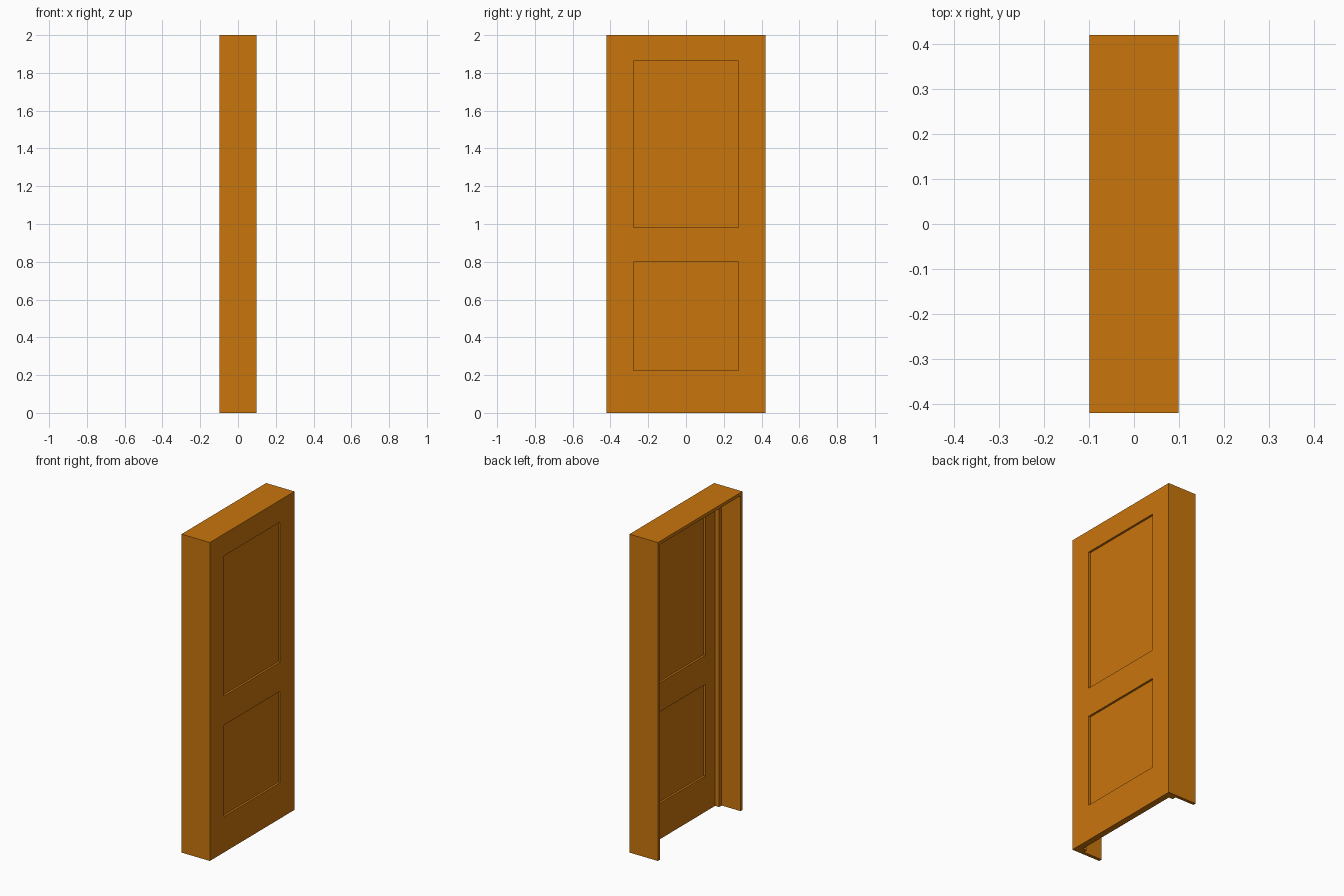
import bpy, bmesh

if "Cube" in bpy.data.objects:
    bpy.data.objects.remove(bpy.data.objects["Cube"])

# Overall sizes
X0, X1 = -0.0985, 0.0985      # wall depth
W, H = 0.42, 2.0              # half width, height
JAMB, STOP = 0.02, 0.025      # frame thickness, door stop projection
LEAF_X = 0.06                 # inner face of the door leaf

wood = bpy.data.materials.new("orange_brown_wood")
wood.diffuse_color = (0.584, 0.178, 0.0037, 1)
wood.use_nodes = True
wood.node_tree.nodes["Principled BSDF"].inputs["Base Color"].default_value = wood.diffuse_color


def finish(bm, name):
    bmesh.ops.recalc_face_normals(bm, faces=bm.faces)
    me = bpy.data.meshes.new(name)
    bm.to_mesh(me)
    bm.free()
    me.materials.append(wood)
    ob = bpy.data.objects.new(name, me)
    bpy.context.collection.objects.link(ob)


def arch(name, half, top, t, xa, xb):
    """Upside-down U profile in the YZ plane, extruded along x."""
    pts = [(-half, 0), (-half, top), (half, top), (half, 0),
           (half - t, 0), (half - t, top - t), (t - half, top - t), (t - half, 0)]
    bm = bmesh.new()
    face = bm.faces.new([bm.verts.new((xa, y, z)) for y, z in pts])
    ext = bmesh.ops.extrude_face_region(bm, geom=[face], use_keep_orig=True)
    verts = [g for g in ext["geom"] if isinstance(g, bmesh.types.BMVert)]
    bmesh.ops.translate(bm, verts=verts, vec=(xb - xa, 0, 0))
    finish(bm, name)


# Frame lining and the door stop inside it
arch("door_frame", W, H, JAMB, X0, X1)
arch("door_stop", W - JAMB, H - JAMB, STOP, 0.032, LEAF_X)

# Door leaf: a slab cut into a grid, with two panels sunk on both sides
PANEL_Y = 0.278
PANELS = [(0.225, 0.80), (0.982, 1.862)]
bm = bmesh.new()
bmesh.ops.create_cube(bm, size=1)
half, top = W - JAMB, H - JAMB
for v in bm.verts:
    v.co = (X1 if v.co.x > 0 else LEAF_X, half if v.co.y > 0 else -half, top if v.co.z > 0 else 0)
cuts = [((0, s * PANEL_Y, 0), (0, 1, 0)) for s in (-1, 1)]
cuts += [((0, 0, z), (0, 0, 1)) for p in PANELS for z in p]
for co, no in cuts:
    bmesh.ops.bisect_plane(bm, geom=bm.verts[:] + bm.edges[:] + bm.faces[:], plane_co=co, plane_no=no)
bm.normal_update()
sunk = []
for f in bm.faces:
    c = f.calc_center_median()
    if abs(f.normal.x) > 0.9 and abs(c.y) < PANEL_Y and any(a < c.z < b for a, b in PANELS):
        sunk.append(f)
bmesh.ops.inset_individual(bm, faces=sunk, thickness=0, depth=-0.013)
finish(bm, "door_leaf")
